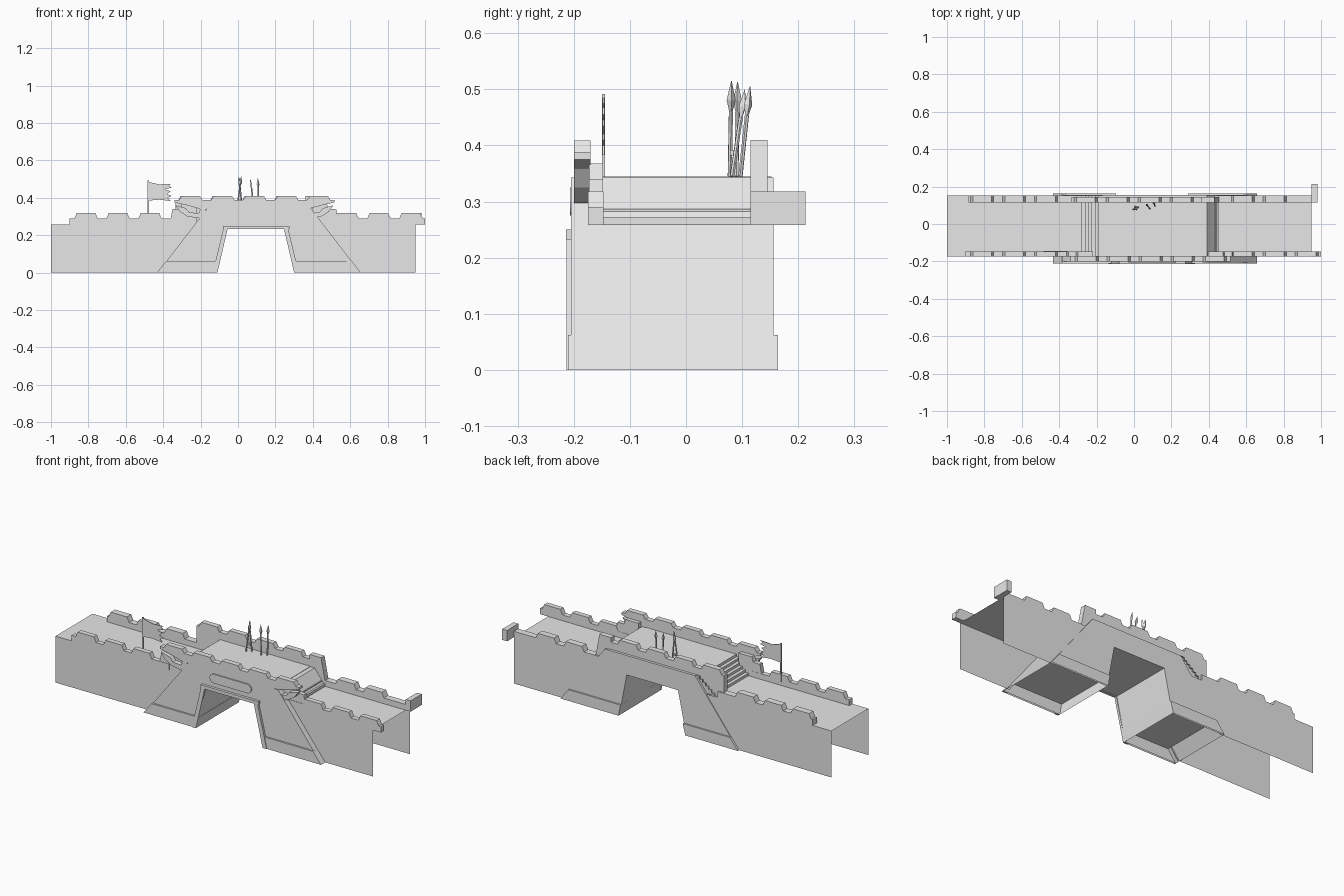
import bpy, bmesh
from mathutils import Vector

old = bpy.data.objects.get("Cube")
if old:
    bpy.data.objects.remove(old)

GREY = (0.8, 0.8, 0.8, 1)
stone = bpy.data.materials.new("plain grey")
stone.use_nodes = True
stone.diffuse_color = GREY
stone.node_tree.nodes["Principled BSDF"].inputs["Base Color"].default_value = GREY


def finish(name, bm):
    bmesh.ops.recalc_face_normals(bm, faces=bm.faces)
    mesh = bpy.data.meshes.new(name)
    bm.to_mesh(mesh)
    bm.free()
    mesh.materials.append(stone)
    ob = bpy.data.objects.new(name, mesh)
    bpy.context.collection.objects.link(ob)
    return ob


def prism(name, pts, y0, y1, open_bottom=False):
    """Extrude an x-z outline along y."""
    bm = bmesh.new()
    a = [bm.verts.new((x, y0, z)) for x, z in pts]
    b = [bm.verts.new((x, y1, z)) for x, z in pts]
    bm.faces.new(a)
    bm.faces.new(b[::-1])
    for i in range(len(pts)):
        j = (i + 1) % len(pts)
        if open_bottom and pts[i][1] == pts[j][1] == 0:
            continue
        bm.faces.new((a[i], b[i], b[j], a[j]))
    return finish(name, bm)


def box(name, x0, x1, y0, y1, z0, z1):
    return prism(name, [(x0, z0), (x1, z0), (x1, z1), (x0, z1)], y0, y1)


def mirrored(pts, centre):
    return [(2 * centre - x, z) for x, z in pts]


def battlement(name, x0, x1, y0, y1, bottom, low, high, first, count):
    """Parapet with evenly spaced merlons that have sloped sides."""
    pts = list(bottom) + [(x1, low)]
    for k in reversed(range(count)):
        s = first + 0.171 * k
        pts += [(s + 0.12, low), (s + 0.107, high), (s + 0.008, high), (s - 0.005, low)]
    prism(name, pts + [(x0, low)], y0, y1)


# Outer walls: single sheets either side of the gatehouse
FRONT, BACK, WALK, DECK = -0.173, 0.152, 0.258, 0.345
for side, y in (("front", FRONT), ("back", BACK)):
    for end, pts in (
        ("right", [(-1, 0), (-0.42, 0), (-0.22, WALK), (-1, WALK)]),
        ("left", [(0.64, 0), (0.95, 0), (0.95, WALK), (0.45, WALK)]),
    ):
        bm = bmesh.new()
        bm.faces.new([bm.verts.new((x, y, z)) for x, z in pts])
        finish(f"{side}_wall_{end}", bm)

# Walkway with stairs up to the gatehouse deck
STEPS = 6
up, down = [], []
for i in range(STEPS):
    z0 = WALK + (DECK - WALK) * i / STEPS
    z1 = WALK + (DECK - WALK) * (i + 1) / STEPS
    xl, xr = -0.28 + 0.018 * i, 0.455 - 0.018 * i
    up += [(xl, z0), (xl, z1)]
    down += [(xr, z0), (xr, z1)]
line = [(-1, WALK)] + up + down[::-1] + [(0.95, WALK)]
bm = bmesh.new()
rows = [[bm.verts.new((x, y, z)) for x, z in line] for y in (FRONT, BACK)]
for i in range(len(line) - 1):
    bm.faces.new((rows[0][i], rows[0][i + 1], rows[1][i + 1], rows[1][i]))
finish("walkway_and_stairs", bm)

# Gatehouse with a tapered passage
prism("gatehouse", [(-0.43, 0), (-0.165, 0.343), (0.39, 0.343), (0.655, 0),
                    (0.30, 0), (0.255, 0.235), (-0.06, 0.235), (-0.11, 0)],
      -0.2, 0.156, open_bottom=True)

# Base bands, gate jambs and sloped edge strips
MID = 0.0975
band = [(-0.433, 0), (-0.385, 0.062), (-0.095, 0.062), (-0.11, 0)]
jamb = [(-0.11, 0), (-0.055, 0.237), (-0.078, 0.237), (-0.135, 0)]
strip = [(-0.435, 0), (-0.165, 0.345), (-0.185, 0.345), (-0.455, 0)]
prism("base_band_right", band, -0.21, 0.164, True)
prism("base_band_left", [(0.657, 0), (0.608, 0.062), (0.288, 0.062), (0.30, 0)],
      -0.21, 0.164, True)
prism("gate_jamb_right", jamb, -0.213, -0.2)
prism("gate_jamb_left", mirrored(jamb, 0.095), -0.213, -0.2)
prism("edge_strip_left", [(0.655, 0), (0.39, 0.343), (0.367, 0.343), (0.63, 0)],
      -0.205, -0.2)
box("gate_lintel", -0.08, 0.275, -0.214, -0.2, 0.232, 0.25)

# Rounded plaque over the gate
plaque = box("gate_plaque", -0.03, 0.225, -0.207, -0.2, 0.275, 0.325)
bm = bmesh.new()
bm.from_mesh(plaque.data)
ends = [e for e in bm.edges if abs(e.verts[0].co.y - e.verts[1].co.y) > 0.004]
bmesh.ops.bevel(bm, geom=ends, offset=0.024, segments=4, profile=0.5, affect='EDGES')
bm.to_mesh(plaque.data)
bm.free()

# Low battlements along the walkway
for side, y0, y1, xa, xb in (("front", FRONT - 0.002, -0.147, -0.9, 1.0),
                             ("back", 0.115, BACK, -0.885, 0.98)):
    battlement(f"{side}_parapet_right", xa, -0.3, y0, y1,
               [(xa, WALK), (-0.3, WALK)], 0.29, 0.318, -0.87, 3)
    battlement(f"{side}_parapet_left", 0.42, xb, y0, y1,
               [(0.42, WALK), (xb, WALK)], 0.29, 0.318, 0.525, 3 if side == "front" else 2)
box("parapet_return", 0.95, 0.98, 0.115, 0.213, WALK, 0.318)

# Raised ends of the front parapet beside the stairs
riser = [(-0.39, WALK), (-0.22, WALK), (-0.22, 0.368), (-0.30, 0.368),
         (-0.31, 0.34), (-0.35, 0.34), (-0.36, 0.29)]
CENTRE = 0.0875
prism("front_riser_right", riser, FRONT, -0.148)
prism("front_riser_left", mirrored(riser, CENTRE), FRONT, -0.148)

# High battlements of the gatehouse
battlement("front_high_parapet", -0.34, 0.515, -0.2, -0.17,
           [(-0.34, 0.375), (-0.28, 0.362), (-0.2, 0.34), (0.375, 0.34), (0.455, 0.362),
            (0.515, 0.375)], 0.388, 0.409, -0.31, 5)
battlement("back_high_parapet", -0.335, 0.43, 0.115, 0.145,
           [(-0.335, WALK), (0.455, WALK)], 0.385, 0.41, -0.315, 4)
prism("back_parapet_shoulder", [(0.36, WALK), (0.46, WALK), (0.43, 0.41), (0.36, 0.41)],
      0.115, 0.145)

# Curled brackets under the front parapet ends
curl = [(-0.335, 0.36), (-0.31, 0.325), (-0.27, 0.3), (-0.205, 0.29), (-0.175, 0.31),
        (-0.17, 0.36), (-0.2, 0.345), (-0.21, 0.318), (-0.26, 0.322), (-0.28, 0.345)]
prism("curled_bracket_right", curl, -0.2, -0.172)
prism("curled_bracket_left", mirrored(curl, CENTRE), -0.2, -0.172)

# Tattered flag
box("flag_pole", -0.484, -0.477, -0.15, -0.144, 0.28, 0.492)
prism("flag_cloth", [(-0.48, 0.385), (-0.42, 0.39), (-0.36, 0.383), (-0.375, 0.4), (-0.355, 0.41),
                     (-0.38, 0.42), (-0.36, 0.435), (-0.39, 0.445), (-0.355, 0.455),
                     (-0.37, 0.468), (-0.355, 0.475), (-0.42, 0.472), (-0.48, 0.485)],
      -0.149, -0.145)


def rod(bm, a, b, r0, r1, sides):
    d = b - a
    mat = d.to_track_quat('Z', 'Y').to_matrix().to_4x4()
    mat.translation = (a + b) / 2
    bmesh.ops.create_cone(bm, cap_ends=True, segments=sides, radius1=r0, radius2=r1,
                          depth=d.length, matrix=mat)


# Leaning spears on the deck
spears = [((-0.005, 0.078), (0.018, 0.081), 0.515), ((0.022, 0.09), (0.005, 0.092), 0.513),
          ((0.085, 0.082), (0.066, 0.105), 0.5), ((0.112, 0.097), (0.106, 0.114), 0.505)]
for n, (foot, head, top) in enumerate(spears):
    a, b = Vector((*foot, DECK)), Vector((*head, top))
    neck, wide = a.lerp(b, 0.68), a.lerp(b, 0.8)
    bm = bmesh.new()
    rod(bm, a, neck, 0.004, 0.004, 6)
    rod(bm, neck, wide, 0.003, 0.008, 4)
    rod(bm, wide, b, 0.008, 0.0005, 4)
    finish(f"spear_{n + 1}", bm)
box("spear_tie", 0.0, 0.018, 0.078, 0.09, 0.382, 0.392)
